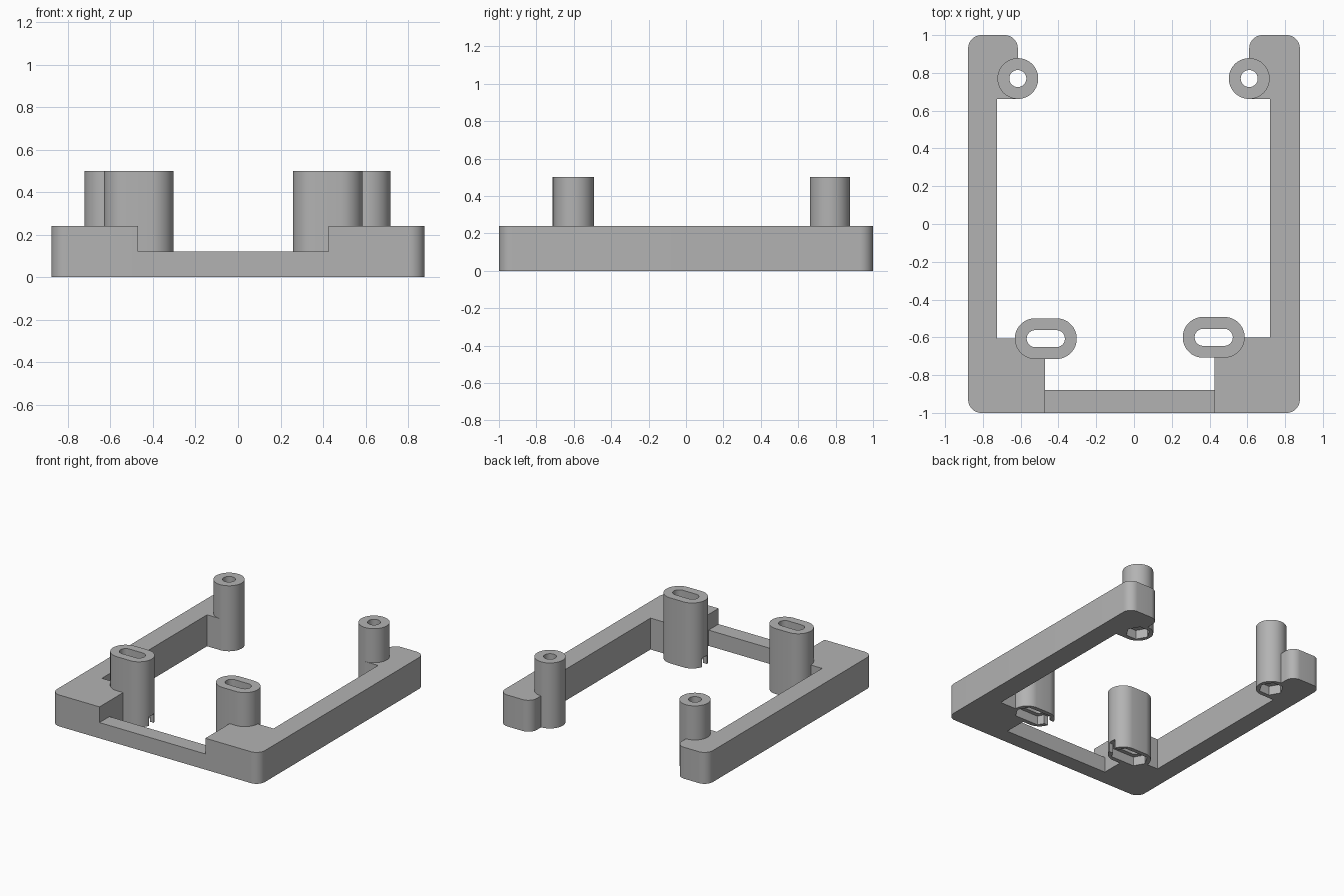
import bpy
import bmesh
import math
from mathutils import Vector

cube = bpy.data.objects.get("Cube")
if cube:
    bpy.data.objects.remove(cube, do_unlink=True)

COLOUR = (0.45, 0.45, 0.45, 1)
grey = bpy.data.materials.new("plain_grey")
grey.use_nodes = True
grey.diffuse_color = COLOUR
for node in grey.node_tree.nodes:
    if node.type == "BSDF_PRINCIPLED":
        node.inputs["Base Color"].default_value = COLOUR

POST_R, HOLE_R, NUT_R = 0.108, 0.045, 0.087
POST_TOP, RAIL_TOP, BAR_TOP, NUT_DEPTH = 0.5, 0.24, 0.12, 0.07
STRETCH = 0.056      # half the travel of the adjustable front posts
CORNER_R = 0.07


def prism(name, points, z0, z1):
    """Extrude a flat outline upwards into a solid."""
    bm = bmesh.new()
    face = bm.faces.new([bm.verts.new((x, y, z0)) for x, y in points])
    top = bmesh.ops.extrude_face_region(bm, geom=[face])["geom"]
    verts = [v for v in top if isinstance(v, bmesh.types.BMVert)]
    bmesh.ops.translate(bm, verts=verts, vec=(0, 0, z1 - z0))
    bmesh.ops.recalc_face_normals(bm, faces=bm.faces)
    mesh = bpy.data.meshes.new(name)
    bm.to_mesh(mesh)
    bm.free()
    mesh.materials.append(grey)
    obj = bpy.data.objects.new(name, mesh)
    bpy.context.collection.objects.link(obj)
    return obj


def rounded(corners, steps=10):
    """Outline with a quarter-circle at each corner that has a radius."""
    out = []
    for i, (x, y, r) in enumerate(corners):
        p = Vector((x, y))
        if not r:
            out.append(p)
            continue
        a = (Vector(corners[i - 1][:2]) - p).normalized() * r
        b = (Vector(corners[(i + 1) % len(corners)][:2]) - p).normalized() * r
        for k in range(steps + 1):
            t = math.pi / 2 * k / steps
            out.append(p + a * (1 - math.sin(t)) + b * (1 - math.cos(t)))
    return out


def oblong(cx, cy, r, half, sides=48):
    """Circle or hexagon pulled apart along x by half each way."""
    offset = 0 if sides == 6 else 0.5
    points = []
    for k in range(sides):
        a = math.tau * (k + offset) / sides
        shift = math.copysign(half, math.cos(a))
        points.append((cx + shift + r * math.cos(a), cy + r * math.sin(a)))
    return points


def box(x0, x1, y0, y1):
    return [(x0, y0), (x1, y0), (x1, y1), (x0, y1)]


def combine(target, tool, operation):
    mod = target.modifiers.new("combine", "BOOLEAN")
    mod.operation = operation
    mod.solver = "EXACT"
    mod.object = tool
    bpy.context.view_layer.objects.active = target
    bpy.ops.object.modifier_apply(modifier=mod.name)
    bpy.data.objects.remove(tool, do_unlink=True)


def smooth(obj):
    bpy.ops.object.select_all(action="DESELECT")
    obj.select_set(True)
    bpy.context.view_layer.objects.active = obj
    bpy.ops.object.shade_smooth_by_angle(angle=math.radians(30))


def side_frame(name, s, inner, back_x, block_x, slot_x, slot_y):
    # rail with a wide front block and a short rear block
    outer, back_y = s * 0.878, 0.77
    frame = prism(name, rounded([
        (outer, -1, CORNER_R), (outer, 1, CORNER_R), (back_x, 1, CORNER_R),
        (back_x, back_y - POST_R, 0), (inner, back_y - POST_R, 0),
        (inner, slot_y, 0), (block_x, slot_y, 0), (block_x, -1, 0)]), 0, RAIL_TOP)
    # round rear post and oblong front post, with bores and nut pockets
    posts = [(back_x, back_y, 0), (slot_x, slot_y, STRETCH)]
    for x, y, half in posts:
        combine(frame, prism("post", oblong(x, y, POST_R, half), 0, POST_TOP), "UNION")
    for x, y, half in posts:
        combine(frame, prism("bore", oblong(x, y, HOLE_R, half), -0.1, 0.6), "DIFFERENCE")
        combine(frame, prism("pocket", oblong(x, y, NUT_R, half, 6), -0.1, NUT_DEPTH),
                "DIFFERENCE")
    # notch through the inward end of the front post
    ends = sorted((slot_x - s * 0.1, slot_x - s * 0.2))
    notch = prism("notch", box(*ends, slot_y - 0.03, slot_y + 0.03), -0.1, NUT_DEPTH)
    combine(frame, notch, "DIFFERENCE")
    smooth(frame)


side_frame("right_side_frame", -1, -0.725, -0.615, -0.47, -0.467, -0.607)
side_frame("left_side_frame", 1, 0.72, 0.61, 0.425, 0.422, -0.6)

# low bar joining the two front blocks
prism("front_crossbar", box(-0.47, 0.425, -1, -0.88), 0, BAR_TOP)
